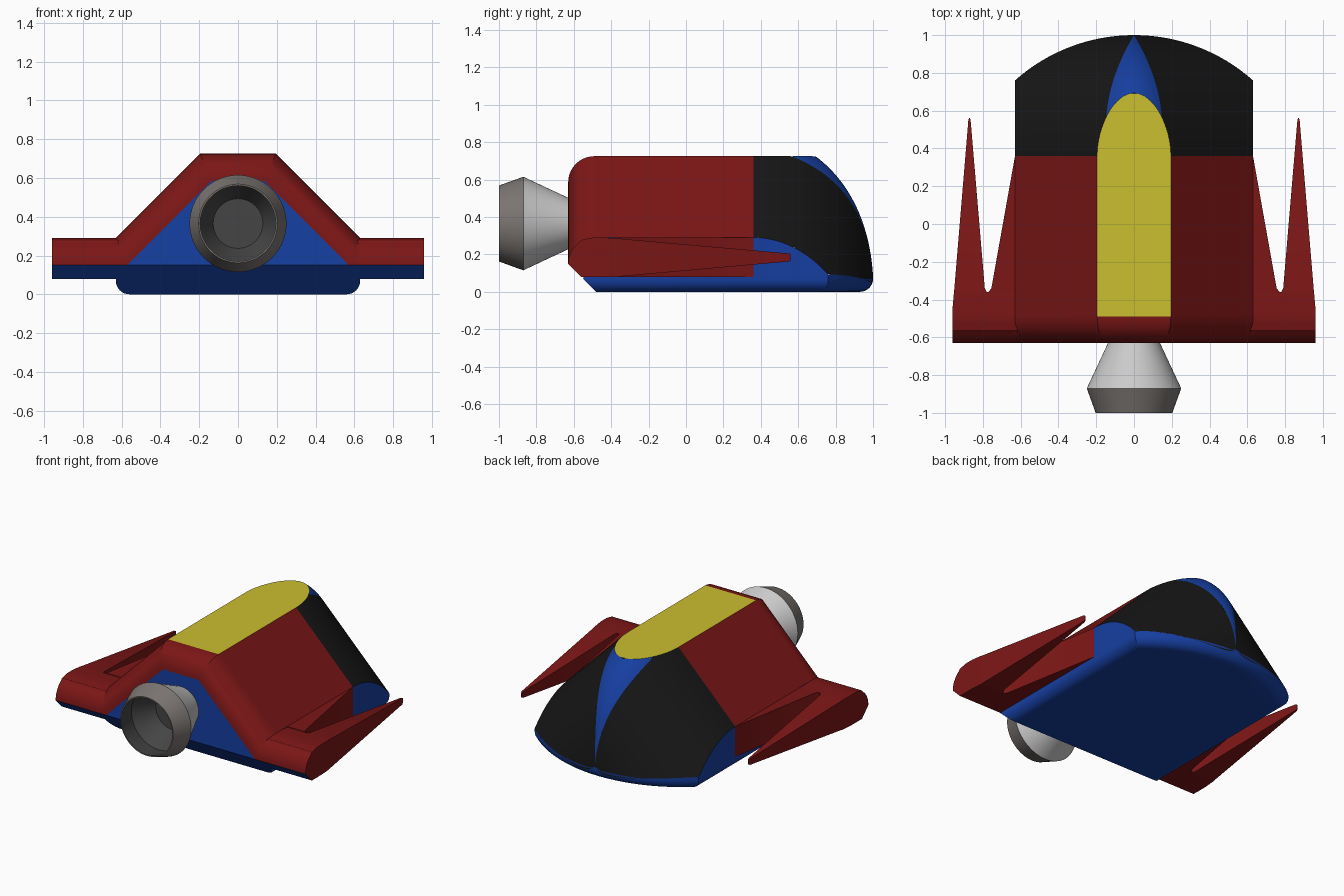
import bpy, bmesh
from math import sin, cos, asin, sqrt, pi, radians
from mathutils import Vector

if "Cube" in bpy.data.objects:
    bpy.data.objects.remove(bpy.data.objects["Cube"])


def material(name, rgb):
    m = bpy.data.materials.new(name)
    m.diffuse_color = (*rgb, 1)
    m.use_nodes = True
    m.node_tree.nodes["Principled BSDF"].inputs["Base Color"].default_value = m.diffuse_color
    return m


RED = material("red", (0.2, 0.008, 0.008))
BLUE = material("blue", (0.008, 0.05, 0.36))
YELLOW = material("yellow", (0.6, 0.52, 0.03))
BLACK = material("black", (0.008, 0.008, 0.008))
DARK = material("dark_grey", (0.2, 0.18, 0.17))
INNER = material("nozzle_inside", (0.06, 0.06, 0.06))

HALF, ROOF, TOP_HALF = 0.63, 0.725, 0.195   # body half width, roof height, roof half width
ARC_R, ARC_Y = 0.947, 0.053                 # bow arc seen from above
FILLET, EDGE = 0.14, 0.07                   # rear rounding, bottom edge rounding


def finish(bm, name, mats, closed=False):
    bmesh.ops.remove_doubles(bm, verts=bm.verts, dist=0.0002)
    bmesh.ops.recalc_face_normals(bm, faces=bm.faces)
    out = sum((f.calc_center_median() - Vector((0, 0, 0.2))).dot(f.normal) * f.calc_area()
              for f in bm.faces)
    if not closed and out < 0:
        bmesh.ops.reverse_faces(bm, faces=bm.faces)
    me = bpy.data.meshes.new(name)
    bm.to_mesh(me)
    bm.free()
    for m in mats:
        me.materials.append(m)
    ob = bpy.data.objects.new(name, me)
    bpy.context.collection.objects.link(ob)
    bpy.ops.object.select_all(action='DESELECT')
    ob.select_set(True)
    bpy.context.view_layer.objects.active = ob
    bpy.ops.object.shade_smooth_by_angle(angle=radians(28))
    return ob


def surface(name, rows, mat):
    """Skin rows of points, mirrored across x = 0."""
    bm = bmesh.new()
    for side in (1, -1):
        vs = [[bm.verts.new((side * x, y, z)) for x, y, z in r] for r in rows]
        for a, b in zip(vs, vs[1:]):
            for i in range(len(a) - 1):
                bm.faces.new((a[i], a[i + 1], b[i + 1], b[i]))
    bmesh.ops.dissolve_degenerate(bm, dist=0.0001, edges=bm.edges)
    return finish(bm, name, [mat])


def lerp(a, b, t):
    return a + (b - a) * t


def crest(y):
    """Sum x + z of the sloping side at this y; it bends down along the nose."""
    d = max(0, y - 0.36)
    return 0.92 - sqrt(2) * (0.642 - sqrt(0.642**2 - d * d)) if d else 0.92


def ridge(y):
    """Half width of the rounded nose ridge."""
    u = max(0, (y - 0.5) / 0.5)
    return max(0.00001, 0.15 * (1 - u * u))


def roof_half(y):
    c, w = crest(y) - ROOF, ridge(y)
    return c if c >= w else sqrt(max(0, 2 * w * (c - w / 2)))


def bow_half(y):
    return min(HALF, sqrt(max(0, ARC_R**2 - (y - ARC_Y)**2)))


# Yellow roof
ys = [-0.49] + [0.36 + 0.332 * sin(i / 24 * pi / 2) for i in range(25)]
surface("roof_panel", [[(0, y, ROOF), (roof_half(y), y, ROOF)] for y in ys], YELLOW)

# Black nose panels
rows = []
for i in range(41):
    y = 0.36 + 0.64 * sin(i / 40 * pi / 2)
    a, b = max(crest(y) - ROOF, ridge(y)), bow_half(y)
    if y > 0.9999:
        a = b = 0
    rows.append([(x, y, crest(y) - x) for x in (lerp(a, b, k / 6) for k in range(7))])
surface("nose_panels", rows, BLACK)

# Blue nose ridge
rows = []
for i in range(33):
    y = lerp(0.57, 1.0, sin(i / 32 * pi / 2))
    a, w = roof_half(y), ridge(y)
    rows.append([(x, y, crest(y) - w / 2 - x * x / (2 * w))
                 for x in (lerp(min(a, w), w, k / 8) for k in range(9))])
surface("nose_ridge", rows, BLUE)

# Blue lower hull: side wall, rounded bottom edge and floor
rings = [(EDGE * (1 - cos(a)), EDGE * (1 - sin(a))) for a in (k / 8 * pi / 2 for k in range(9))]


def outline(u, t, z):
    r, x = ARC_R - t, HALF - t
    yc = ARC_Y + sqrt(r * r - x * x)
    if u <= 1:
        return x, lerp(-0.48 - z, 0.36, u)
    if u <= 2:
        return x, lerp(0.36, yc, u - 1)
    a = asin(x / r) * (3 - u)
    return r * sin(a), ARC_Y + r * cos(a)


rows = []
for u in [0] + [1 + i / 16 for i in range(33)]:
    x, y = outline(u, 0, 0)
    row = [(x, y, max(EDGE, crest(min(y, 1.0)) - x))]
    for t, z in reversed([(t, z) for t, z in rings][::-1]):
        x, y = outline(u, t, z)
        row.append((x, y, z))
    row.append((0, row[-1][1], 0))
    rows.append(row)
surface("lower_hull", rows, BLUE)

# Blue rear plate with its bevelled bottom
rows = [[(0, -0.63, ROOF - FILLET), (TOP_HALF - 0.414 * FILLET, -0.63, ROOF - FILLET)],
        [(0, -0.63, 0.15), (HALF - 0.414 * FILLET, -0.63, 0.15)]]
surface("rear_plate", rows, BLUE)
rows = [[(0, -0.48 - z, z), (HALF - t, -0.48 - z, z)] for t, z in [(0, 0.15)] + rings]
surface("rear_bevel", rows, BLUE)

# Red shell: sloping sides and the rounded rear rim
surface("side_shell", [[(TOP_HALF, y, ROOF), (HALF, y, 0.29)] for y in (-0.49, 0.36)], RED)
rim = [(FILLET * (1 - cos(a)), FILLET * sin(a)) for a in (k / 10 * pi / 2 for k in range(11))]
rows = []
for t, d in rim:
    y = -0.49 - d
    rows.append([(0, y, ROOF - t), (TOP_HALF - 0.414 * t, y, ROOF - t),
                 (HALF - 0.414 * t, y, 0.29 - t), (HALF + 0.01, y, 0.29 - t)])
surface("rear_rim", rows, RED)


def loft(name, sections):
    """Mirrored box loft along y from (y, x0, x1, z0, z1) sections."""
    bm = bmesh.new()
    for s in (1, -1):
        vs = [[bm.verts.new((s * x, y, z)) for x, z in ((a, c), (b, c), (b, d), (a, d))]
              for y, a, b, c, d in sections]
        for p, q in zip(vs, vs[1:]):
            for i in range(4):
                j = (i + 1) % 4
                bm.faces.new((p[i], p[j], q[j], q[i]))
        bm.faces.new(vs[0])
        bm.faces.new(vs[-1])
    bmesh.ops.dissolve_degenerate(bm, dist=0.0001, edges=bm.edges)
    bmesh.ops.recalc_face_normals(bm, faces=bm.faces)
    for f in bm.faces:
        if f.normal.y < -0.3 and f.normal.z < -0.3:
            f.material_index = 1
    return finish(bm, name, [RED, BLUE], closed=True)


# Wing: rounded rear block, swept inner fin, outer spike
block = [(-0.49 - d, 0.6, 0.96, max(0.08, d + 0.01), 0.29 - t) for t, d in reversed(rim)]
block = [s for s in block if s[0] < -0.57] + [(-0.56, 0.6, 0.96, 0.08, 0.277)] + \
        [s for s in block if s[0] > -0.55]
block += [(-0.44, 0.6, 0.96, 0.08, 0.29), (-0.36, 0.6, 0.953, 0.08, 0.286)]
loft("wing_block", block)
loft("wing_inner_fin", [(-0.36, 0.62, 0.77, 0.08, 0.29), (-0.34, 0.62, 0.755, 0.08, 0.29),
                        (0.36, 0.62, 0.63, 0.08, 0.29)])
loft("wing_spike", [(-0.36, 0.78, 0.953, 0.08, 0.286), (-0.34, 0.79, 0.951, 0.083, 0.283),
                    (0.55, 0.865, 0.877, 0.162, 0.205), (0.56, 0.868, 0.874, 0.167, 0.2)])


def lathe(name, profile, mat, n=64):
    """Revolve (radius, y) points round the engine axis."""
    bm = bmesh.new()
    vs = [[bm.verts.new((r * cos(k * 2 * pi / n), y, 0.365 + r * sin(k * 2 * pi / n)))
           for k in range(n)] for r, y in profile]
    for a, b in zip(vs, vs[1:]):
        for k in range(n):
            j = (k + 1) % n
            bm.faces.new((a[k], b[k], b[j], a[j]))
    bmesh.ops.remove_doubles(bm, verts=bm.verts, dist=0.0001)
    me = bpy.data.meshes.new(name)
    return finish(bm, name, [mat] if mat else [], closed=True)


# Rear engine nozzle
lathe("nozzle_cone", [(0.13, -0.6), (0.14, -0.635), (0.25, -0.87)], None)
lathe("nozzle_lip", [(0.25, -0.87), (0.203, -1.0), (0.195, -1.0)], DARK)
inside = lathe("nozzle_inside", [(0.195, -1.0), (0.21, -0.87), (0.128, -0.72), (0.0, -0.72)], INNER)
inside.data.flip_normals()
